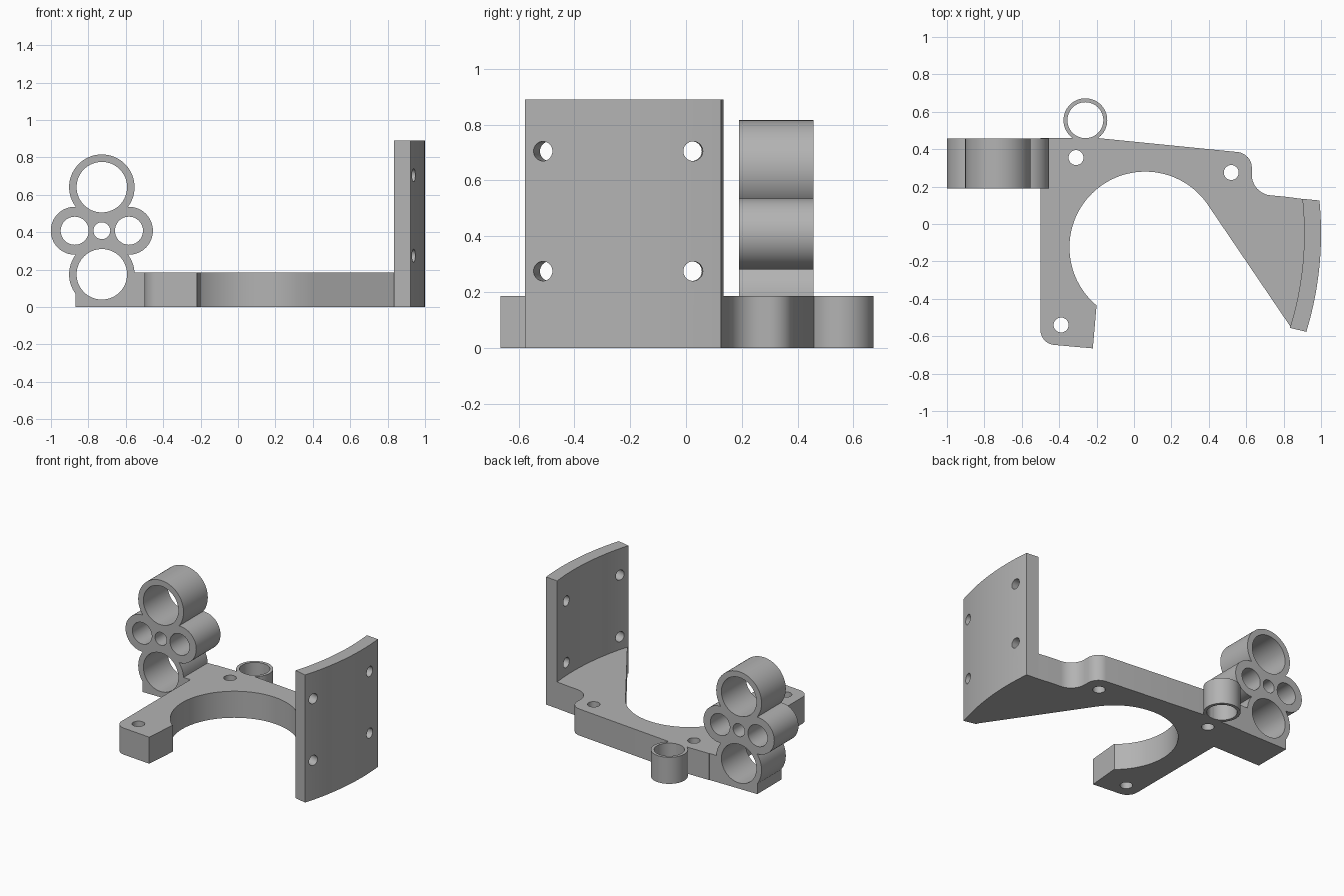
import bpy, bmesh
from math import cos, sin, tan, radians
from mathutils import Vector, Matrix

default = bpy.data.objects.get("Cube")
if default:
    bpy.data.objects.remove(default, do_unlink=True)

grey = bpy.data.materials.new("light grey")
grey.use_nodes = True
grey.diffuse_color = (0.45, 0.45, 0.45, 1)
grey.node_tree.nodes["Principled BSDF"].inputs["Base Color"].default_value = grey.diffuse_color

THICK = 0.185            # height of the base
SWEEP = Vector((-0.80, -0.05))   # centre of the curved panel


def add_object(name, bm):
    bmesh.ops.recalc_face_normals(bm, faces=bm.faces)
    mesh = bpy.data.meshes.new(name)
    bm.to_mesh(mesh)
    bm.free()
    mesh.materials.append(grey)
    obj = bpy.data.objects.new(name, mesh)
    bpy.context.collection.objects.link(obj)
    return obj


def arc(centre, radius, start, end, steps):
    angles = [radians(start + (end - start) * i / steps) for i in range(steps + 1)]
    return [(centre[0] + radius * cos(a), centre[1] + radius * sin(a)) for a in angles]


def rounded(corners, steps=12):
    """Outline whose corners may carry a third value, the fillet radius."""
    points = []
    for i, corner in enumerate(corners):
        p = Vector(corner[:2])
        if len(corner) < 3:
            points.append(p)
            continue
        a = (Vector(corners[i - 1][:2]) - p).normalized()
        b = (Vector(corners[(i + 1) % len(corners)][:2]) - p).normalized()
        r, half = corner[2], a.angle(b) / 2
        centre = p + (a + b).normalized() * r / sin(half)
        first = p + a * r / tan(half) - centre
        last = p + b * r / tan(half) - centre
        points += [centre + first.lerp(last, k / steps).normalized() * r for k in range(steps + 1)]
    return points


def prism(name, outline, height):
    bm = bmesh.new()
    face = bm.faces.new([bm.verts.new((p[0], p[1], 0)) for p in outline])
    top = bmesh.ops.extrude_face_region(bm, geom=[face])["geom"]
    verts = [v for v in top if isinstance(v, bmesh.types.BMVert)]
    bmesh.ops.translate(bm, verts=verts, vec=(0, 0, height))
    return add_object(name, bm)


def cylinder(name, centre, axis, radius, length, segments=64):
    bm = bmesh.new()
    turn = Vector(axis).to_track_quat("Z", "Y").to_matrix().to_4x4()
    bmesh.ops.create_cone(bm, cap_ends=True, segments=segments, radius1=radius, radius2=radius,
                          depth=length, matrix=Matrix.Translation(centre) @ turn)
    return add_object(name, bm)


def block(name, low, high):
    low, high = Vector(low), Vector(high)
    bm = bmesh.new()
    bmesh.ops.create_cube(bm, size=1, matrix=Matrix.Translation((low + high) / 2)
                          @ Matrix.Diagonal((*(high - low), 1)))
    return add_object(name, bm)


def combine(obj, others, operation):
    """Apply a boolean with each helper, then remove the helper."""
    for other in others:
        mod = obj.modifiers.new("boolean", "BOOLEAN")
        mod.operation, mod.solver, mod.object = operation, "EXACT", other
        graph = bpy.context.evaluated_depsgraph_get()
        result = bpy.data.meshes.new_from_object(obj.evaluated_get(graph))
        obj.modifiers.clear()
        obj.data = result
        bpy.data.objects.remove(other, do_unlink=True)


Z = (0, 0, 1)
Y = (0, 1, 0)

# Base: flat arm plate around the open round bay
outline = [(-0.5, 0.46), (-0.5, -0.64, 0.08), (-0.22, -0.665), (-0.20, -0.432)]
outline += arc((0.06, -0.125), 0.405, 230, 33, 64)
outline += arc(SWEEP, 1.72, -17.2, 6.1, 24)
outline += [(0.80, 0.147), (0.63, 0.162, 0.11), (0.63, 0.377, 0.085), (-0.2, 0.46)]
base = prism("base_plate", rounded(outline), THICK)
screws = [(-0.31, 0.355), (-0.39, -0.54), (0.52, 0.275)]
combine(base, [cylinder("cutter", (x, y, 0), Z, 0.04, 1, 32) for x, y in screws], "DIFFERENCE")

# Panel: tall curved plate with four radial holes
panel = prism("curved_panel",
              arc(SWEEP, 1.8, -17, 5.6, 32) + arc(SWEEP, 1.71, 6.2, -17.2, 32), 0.89)
holes = []
for angle in (2.4, -14.9):
    out = Vector((cos(radians(angle)), sin(radians(angle)), 0))
    for z in (0.275, 0.705):
        holes.append(cylinder("cutter", SWEEP.to_3d() + out * 1.75 + Vector((0, 0, z)), out, 0.035, 0.4, 32))
combine(panel, holes, "DIFFERENCE")

# Ring: small upright sleeve on the back edge
RING = (-0.26, 0.555, THICK / 2)
ring = cylinder("back_ring", RING, Z, 0.117, THICK)
combine(ring, [cylinder("cutter", RING, Z, 0.096, 1)], "DIFFERENCE")

# Holder: cluster of four sleeves on a foot, bored front to back
FRONT, BACK = 0.19, 0.457
MID = (FRONT + BACK) / 2
CX, CZ = -0.728, 0.408
sleeves = [(CX, CZ + 0.233, 0.175, 0.135), (CX, CZ - 0.233, 0.175, 0.135),
           (CX - 0.145, CZ, 0.128, 0.075), (CX + 0.145, CZ, 0.128, 0.075)]
holder = block("sleeve_holder", (CX - 0.1, FRONT, CZ - 0.1), (CX + 0.1, BACK, CZ + 0.1))
solids = [cylinder("sleeve", (x, MID, z), Y, outer, BACK - FRONT) for x, z, outer, _ in sleeves]
solids.append(block("foot", (-0.87, FRONT, 0), (-0.5, BACK, THICK)))
combine(holder, solids, "UNION")
bores = [(x, z, inner) for x, z, _, inner in sleeves] + [(CX, CZ, 0.045)]
combine(holder, [cylinder("cutter", (x, MID, z), Y, r, 1) for x, z, r in bores], "DIFFERENCE")

# Smooth the round walls, keep the edges sharp
for obj in (base, panel, ring, holder):
    bpy.ops.object.select_all(action="DESELECT")
    obj.select_set(True)
    bpy.context.view_layer.objects.active = obj
    bpy.ops.object.shade_smooth_by_angle(angle=radians(30))
